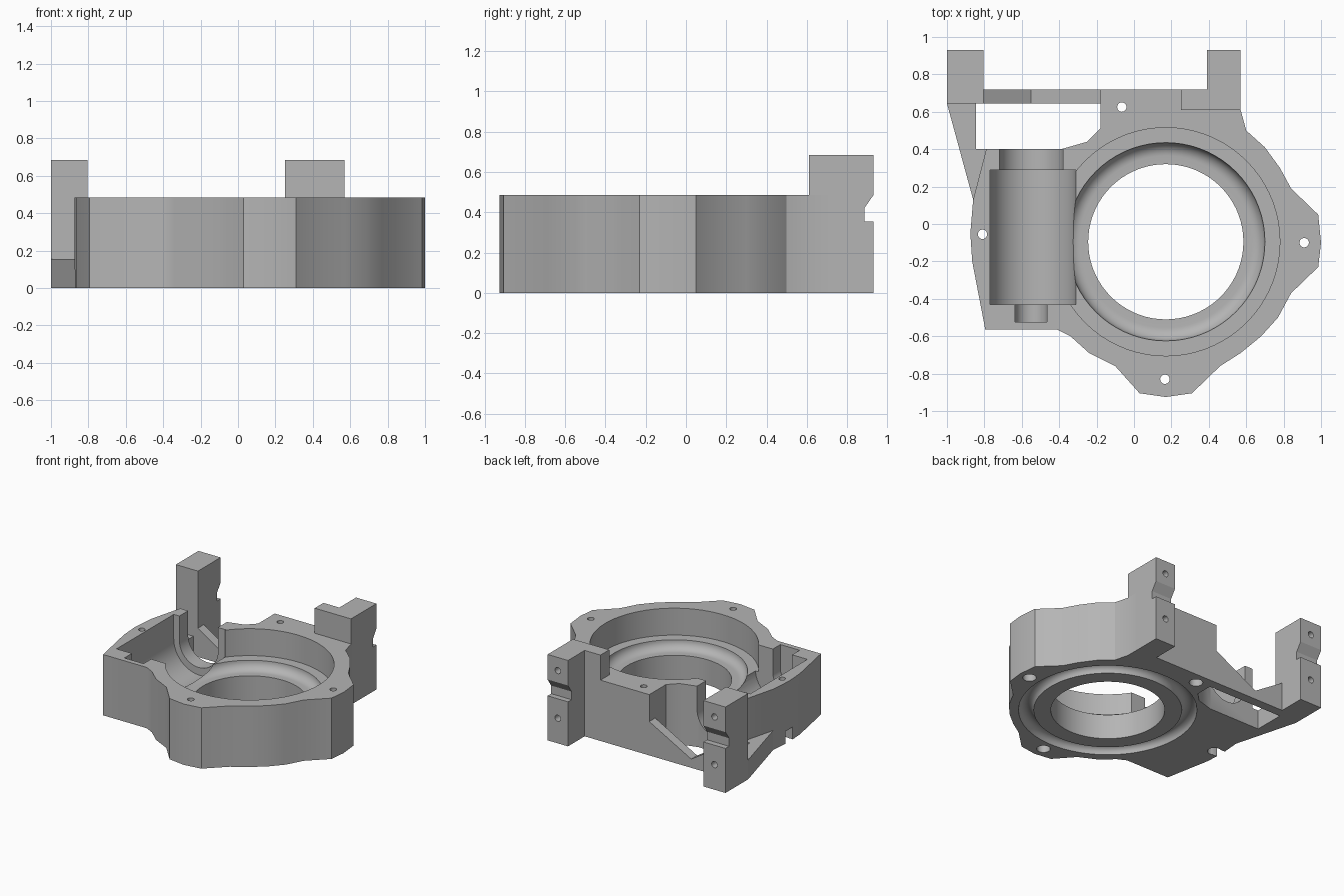
import bpy, bmesh, math
from mathutils import Matrix, Vector

cube = bpy.data.objects.get("Cube")
if cube:
    bpy.data.objects.remove(cube, do_unlink=True)

metal = bpy.data.materials.new("plain grey metal")
metal.use_nodes = True
GREY = (0.46, 0.46, 0.46, 1)
metal.diffuse_color = GREY
metal.node_tree.nodes["Principled BSDF"].inputs["Base Color"].default_value = GREY

TOP, LEG_TOP = 0.485, 0.685
BORE = (0.17, -0.095)


def make_object(name, bm):
    bmesh.ops.recalc_face_normals(bm, faces=bm.faces[:])
    mesh = bpy.data.meshes.new(name)
    bm.to_mesh(mesh)
    bm.free()
    mesh.materials.append(metal)
    obj = bpy.data.objects.new(name, mesh)
    bpy.context.collection.objects.link(obj)
    return obj


def prism(name, pts, axis, lo, hi):
    """Extrude a 2D outline along the named axis."""
    place = {"x": lambda a, b: (lo, a, b),
             "y": lambda a, b: (a, lo, b),
             "z": lambda a, b: (a, b, lo)}[axis]
    bm = bmesh.new()
    face = bm.faces.new([bm.verts.new(place(a, b)) for a, b in pts])
    ext = bmesh.ops.extrude_face_region(bm, geom=[face])
    move = Vector([hi - lo if axis == k else 0 for k in "xyz"])
    verts = [g for g in ext["geom"] if isinstance(g, bmesh.types.BMVert)]
    bmesh.ops.translate(bm, verts=verts, vec=move)
    return make_object(name, bm)


def rect(a0, a1, b0, b1):
    return [(a0, b0), (a1, b0), (a1, b1), (a0, b1)]


def circle(a, b, r, n=24):
    return [(a + r * math.cos(math.tau * i / n), b + r * math.sin(math.tau * i / n))
            for i in range(n)]


def u_shape(x, z, r, n=24):
    """Round-bottomed slot, open upward."""
    arc = [(x - r * math.cos(math.pi * i / n), z - r * math.sin(math.pi * i / n))
           for i in range(n + 1)]
    return arc + [(x + r, 0.8), (x - r, 0.8)]


def lathe(name, pts, n=72, closed=True):
    """Spin a radius/height profile about the bore axis."""
    bm = bmesh.new()
    rings = []
    for i in range(n):
        c, s = math.cos(math.tau * i / n), math.sin(math.tau * i / n)
        rings.append([bm.verts.new((BORE[0] + r * c, BORE[1] + r * s, z)) for r, z in pts])
    m = len(pts)
    for i in range(n):
        p, q = rings[i], rings[(i + 1) % n]
        for j in range(m if closed else m - 1):
            k = (j + 1) % m
            bm.faces.new((p[j], q[j], q[k], p[k]))
    if not closed:
        bm.faces.new([ring[0] for ring in rings])
        bm.faces.new([ring[-1] for ring in rings])
    return make_object(name, bm)


def cut(target, cutters):
    bpy.context.view_layer.objects.active = target
    for cutter in cutters:
        cutter.hide_render = True
        mod = target.modifiers.new("cut", "BOOLEAN")
        mod.operation, mod.solver, mod.object = "DIFFERENCE", "EXACT", cutter
        bpy.ops.object.modifier_apply(modifier=mod.name)
        bpy.data.objects.remove(cutter, do_unlink=True)


# Housing outline with its screw lugs
outline = [
    (-0.18, 0.72), (0.57, 0.72), (0.57, 0.61), (0.6, 0.5), (0.7, 0.41), (0.78, 0.3),
    (0.84, 0.19), (0.985, 0.05), (1, -0.1), (0.985, -0.23), (0.84, -0.37), (0.77, -0.5),
    (0.68, -0.6), (0.57, -0.69), (0.46, -0.76), (0.31, -0.905), (0.17, -0.925),
    (0.03, -0.905), (-0.1, -0.76), (-0.24, -0.69), (-0.34, -0.6), (-0.41, -0.565),
    (-0.795, -0.565), (-0.865, -0.2), (-0.875, -0.05), (-0.86, 0.13), (-0.79, 0.4),
    (-0.39, 0.4), (-0.25, 0.44), (-0.18, 0.51)]
housing = prism("gear_housing", outline, "z", 0, TOP)

# Stepped bore with a rounded seat, and round groove underneath
seat = [(0.46 + 0.07 * math.cos(t * math.pi / 16), 0.27 - 0.07 * math.sin(t * math.pi / 16))
        for t in range(9)]
bore = lathe("bore_cutter", [(0.61, 0.8), (0.61, 0.27)] + seat
             + [(0.415, 0.2), (0.415, -0.2)], closed=False)
groove = lathe("groove_cutter", circle(0.595, 0, 0.055, 16))

# Worm trough, rear bearing slot and front shaft pocket
trough = [prism("trough_cutter", u_shape(-0.54, 0.29, 0.23), "y", -0.43, 0.29),
          prism("bearing_cutter", u_shape(-0.55, 0.29, 0.17), "y", 0.2, 0.6),
          prism("pocket_cutter", u_shape(-0.55, 0.29, 0.085), "y", -0.525, -0.35)]

# Screw holes with counterbores below
holes = []
for x, y in [(-0.065, 0.625), (-0.81, -0.055), (0.91, -0.1), (0.165, -0.83)]:
    holes.append(prism("hole_cutter", circle(x, y, 0.025), "z", -0.1, 0.6))
    holes.append(prism("counterbore_cutter", circle(x, y, 0.05), "z", -0.1, 0.1))
side_slot = prism("slot_cutter", rect(-0.95, -0.82, -0.1, -0.01), "z", -0.1, 0.1)
cut(housing, [bore, groove] + trough + holes + [side_slot])

# Mounting legs with a notched back and two blind screw holes
parts = [housing]
for name, x0, x1, y0 in [("left_leg", 0.39, 0.57, 0.72), ("right_leg", -1, -0.805, 0.645)]:
    profile = [(y0, 0), (0.93, 0), (0.93, 0.355), (0.885, 0.355), (0.885, 0.42),
               (0.93, 0.485), (0.93, LEG_TOP), (y0, LEG_TOP)]
    leg = prism(name, profile, "x", x0, x1)
    cut(leg, [prism("leg_hole_cutter", circle((x0 + x1) / 2, z, 0.025), "y", 0.8, 1)
              for z in (0.2, 0.58)])
    parts.append(leg)

# Raised block beside the left leg
parts.append(prism("left_leg_block", rect(0.25, 0.57, 0.61, 0.72), "z", TOP, LEG_TOP))

# Rail with a shallow V top joining the housing to the right leg
parts.append(prism("rear_rail", [(-0.805, 0), (-0.18, 0), (-0.18, 0.27), (-0.55, 0.07),
                                 (-0.805, 0.23)], "y", 0.645, 0.72))

# Low brace from the right leg to the housing side
parts.append(prism("side_brace", [(-1, 0.645), (-0.86, 0.13), (-0.79, 0.4),
                                  (-0.845, 0.4), (-0.845, 0.645)], "z", 0, 0.155))

# Smooth the curves, keep corners sharp
bpy.ops.object.select_all(action="DESELECT")
for part in parts:
    part.select_set(True)
bpy.context.view_layer.objects.active = housing
bpy.ops.object.shade_smooth_by_angle(angle=math.radians(30))
